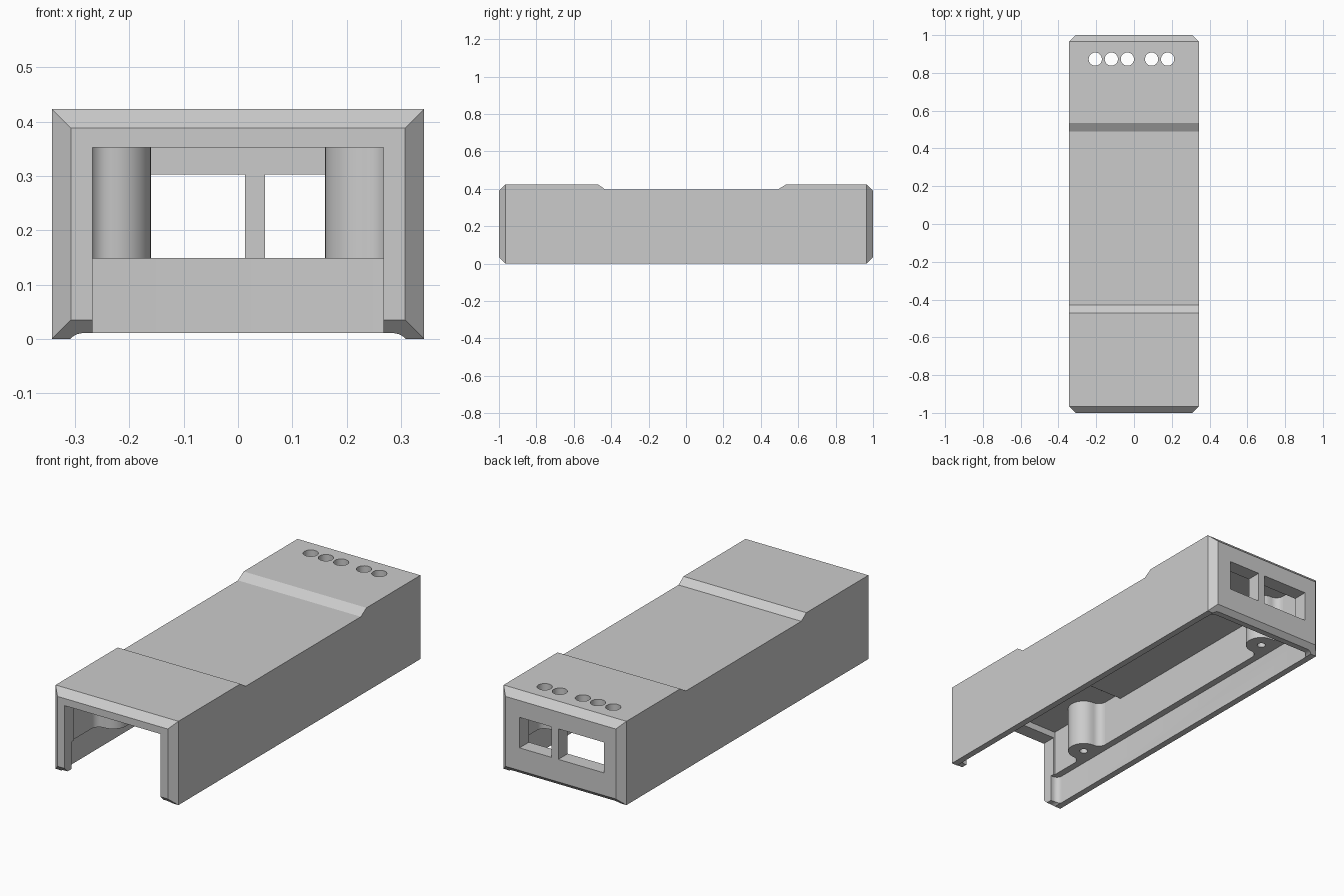
import bpy, bmesh
from math import sin, cos, pi, radians

if "Cube" in bpy.data.objects:
    bpy.data.objects.remove(bpy.data.objects["Cube"], do_unlink=True)

grey = bpy.data.materials.new("plain grey plastic")
grey.use_nodes = True
grey.diffuse_color = (0.6, 0.6, 0.6, 1)
grey.node_tree.nodes["Principled BSDF"].inputs["Base Color"].default_value = (0.6, 0.6, 0.6, 1)


def loft(name, rings):
    """Closed solid through rings that share a point count."""
    bm = bmesh.new()
    loops = [[bm.verts.new(p) for p in ring] for ring in rings]
    n = len(loops[0])
    for a, b in zip(loops, loops[1:]):
        for i in range(n):
            j = (i + 1) % n
            bm.faces.new((a[i], a[j], b[j], b[i]))
    bm.faces.new(loops[0][::-1])
    bm.faces.new(loops[-1])
    bmesh.ops.recalc_face_normals(bm, faces=bm.faces)
    mesh = bpy.data.meshes.new(name)
    bm.to_mesh(mesh)
    bm.free()
    mesh.materials.append(grey)
    obj = bpy.data.objects.new(name, mesh)
    bpy.context.collection.objects.link(obj)
    return obj


def tunnel(name, stations):
    """Rectangular sections along y: (y, half width, bottom, top)."""
    return loft(name, [[(-w, y, b), (w, y, b), (w, y, t), (-w, y, t)]
                       for y, w, b, t in stations])


def prism(name, outline, z0, z1):
    return loft(name, [[(x, y, z) for x, y in outline] for z in (z0, z1)])


def box(name, x0, x1, y0, y1, z0, z1):
    return prism(name, [(x0, y0), (x1, y0), (x1, y1), (x0, y1)], z0, z1)


def arc(cx, cy, r, start, end, steps):
    return [(cx + r * cos(radians(start + (end - start) * i / steps)),
             cy + r * sin(radians(start + (end - start) * i / steps)))
            for i in range(steps + 1)]


def disc(cx, cy, r, steps=32):
    return arc(cx, cy, r, 0, 360, steps)[:-1]


def cut(target, cutter):
    cutter.hide_render = True
    mod = target.modifiers.new("cut", 'BOOLEAN')
    mod.operation, mod.solver, mod.object = 'DIFFERENCE', 'EXACT', cutter
    activate(target)
    bpy.ops.object.modifier_apply(modifier=mod.name)
    bpy.data.objects.remove(cutter, do_unlink=True)


def activate(obj):
    bpy.ops.object.select_all(action='DESELECT')
    obj.select_set(True)
    bpy.context.view_layer.objects.active = obj


W, H, LOW, C = 0.343, 0.423, 0.395, 0.035
LEDGE = 0.148

# Outer shell with chamfered ends and a lowered middle
shell = tunnel("case_shell", [
    (-1, W - C, C, H - C), (-1 + C, W, 0, H), (-0.47, W, 0, H), (-0.43, W, 0, LOW),
    (0.49, W, 0, LOW), (0.535, W, 0, H), (1 - C, W, 0, H), (1, W - C, C, H - C)])

# Hollow interior that follows the top
cut(shell, tunnel("cavity", [
    (y, 0.275, -0.1, t) for y, t in
    ((-0.925, 0.385), (-0.47, 0.385), (-0.43, 0.355), (0.49, 0.355), (0.535, 0.385), (0.925, 0.385))]))

# Rounded recess for the bottom cover, leaving a ledge
rx, ry, r = 0.31, 0.945, 0.03
recess = []
for sx, sy, a in ((1, 1, 0), (-1, 1, 90), (-1, -1, 180), (1, -1, 270)):
    recess += arc(sx * (rx - r), sy * (ry - r), r, a, a + 90, 6)
cut(shell, prism("cover_recess", recess, -0.1, LEDGE))

# Shallow relief along the underside, with curved edges
side = arc(0.31, 0.01 - 0.025, 0.025, 90, 143, 5)
relief = [(0.285 + (x - 0.29), z) for x, z in side]
relief = [(0.312, -0.02), (0.309, 0.0), (0.303, 0.005), (0.295, 0.009), (0.285, 0.011)]
section = relief + [(-x, z) for x, z in relief[::-1]]
cut(shell, loft("underside_relief", [[(x, y, z) for x, z in section] for y in (-1.1, 1.1)]))

# Open front and two back windows
cut(shell, box("front_opening", -0.268, 0.268, -1.1, -0.9, -0.1, 0.352))
for x0, x1 in ((-0.243, 0.013), (0.05, 0.23)):
    cut(shell, box("back_window", x0, x1, 0.9, 1.1, LEDGE + 0.001, 0.303))

# Indicator holes in the top
for x in (-0.205, -0.12, -0.035, 0.093, 0.178):
    cut(shell, prism("indicator_hole", disc(x, 0.873, 0.035), 0.3, 0.5))

# Screw posts blending into the side walls
for sx, side_name in ((-1, "right"), (1, "left")):
    for cy, end_name in ((-0.66, "front"), (0.68, "back")):
        outline = [(0.28, -0.115)]
        outline += arc(0.235, -0.115, 0.04, 0, 90, 6)
        outline += arc(0.235, 0, 0.075, 270, 90, 16)[1:-1]
        outline += arc(0.235, 0.115, 0.04, 270, 360, 6)
        outline += [(0.28, 0.115)]
        post = prism(f"screw_post_{end_name}_{side_name}",
                     [(sx * x, cy + y) for x, y in outline], LEDGE, 0.39)
        cut(post, prism("screw_hole", disc(sx * 0.235, cy, 0.02, 20), 0.1, 0.34))
        activate(post)
        bpy.ops.object.shade_smooth_by_angle(angle=radians(35))

activate(shell)
bpy.ops.object.shade_smooth_by_angle(angle=radians(25))
